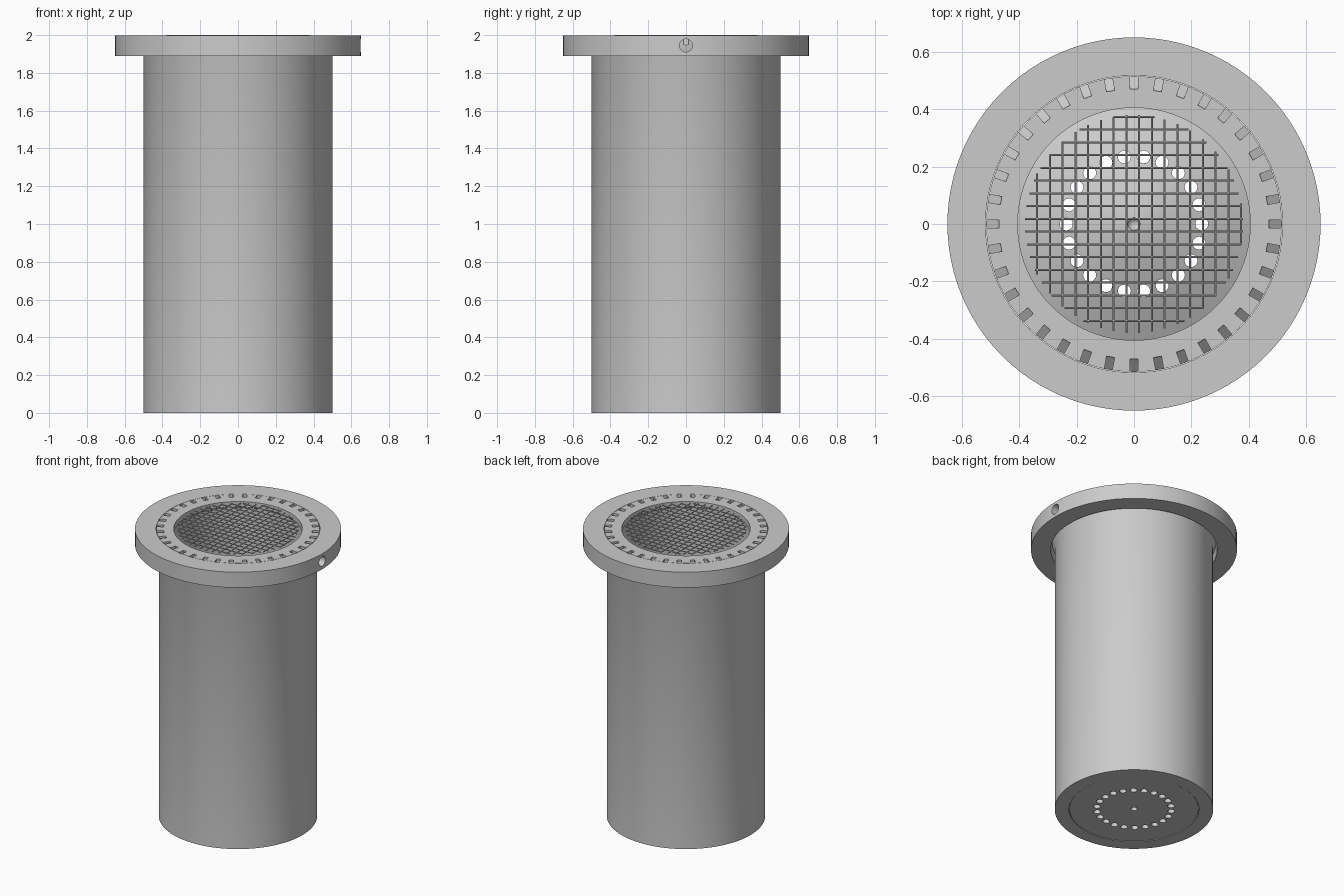
import bpy, bmesh
from math import cos, sin, pi, sqrt
from mathutils import Matrix, Vector

if "Cube" in bpy.data.objects:
    bpy.data.objects.remove(bpy.data.objects["Cube"], do_unlink=True)

grey = bpy.data.materials.new("plain_grey")
grey.use_nodes = True
colour = (0.6, 0.6, 0.6, 1)
grey.diffuse_color = colour
grey.node_tree.nodes["Principled BSDF"].inputs["Base Color"].default_value = colour


def make(name, bm):
    bmesh.ops.recalc_face_normals(bm, faces=bm.faces)
    mesh = bpy.data.meshes.new(name)
    bm.to_mesh(mesh)
    bm.free()
    mesh.materials.append(grey)
    obj = bpy.data.objects.new(name, mesh)
    bpy.context.collection.objects.link(obj)
    return obj


def activate(obj):
    bpy.ops.object.select_all(action='DESELECT')
    obj.select_set(True)
    bpy.context.view_layer.objects.active = obj


def lathe(name, profile, steps=96):
    """Revolve a closed (radius, height) loop around z."""
    bm = bmesh.new()
    rings = []
    for i in range(steps):
        a = 2 * pi * i / steps
        rings.append([bm.verts.new((r * cos(a), r * sin(a), z)) for r, z in profile])
    n = len(profile)
    for i in range(steps):
        p, q = rings[i], rings[(i + 1) % steps]
        for j in range(n):
            k = (j + 1) % n
            bm.faces.new((p[j], q[j], q[k], p[k]))
    bmesh.ops.remove_doubles(bm, verts=bm.verts, dist=1e-5)
    return make(name, bm)


def cut(obj, bm):
    """Subtract the given solid from an object."""
    cutter = make("cutter", bm)
    cutter.hide_render = True
    mod = obj.modifiers.new("cut", 'BOOLEAN')
    mod.operation = 'DIFFERENCE'
    mod.solver = 'EXACT'
    mod.object = cutter
    activate(obj)
    bpy.ops.object.modifier_apply(modifier=mod.name)
    bpy.data.objects.remove(cutter, do_unlink=True)


def rod(bm, start, end, radius, sides):
    a, b = Vector(start), Vector(end)
    turn = (b - a).to_track_quat('Z', 'Y').to_matrix().to_4x4()
    bmesh.ops.create_cone(bm, cap_ends=True, segments=sides, radius1=radius, radius2=radius,
                          depth=(b - a).length,
                          matrix=Matrix.Translation((a + b) / 2) @ turn)


# Main tube, slightly flared under the rim, with radial rim notches
tube = lathe("tube", [(0.41, 0), (0.5, 0), (0.5, 1.89), (0.515, 1.93), (0.515, 1.998),
                      (0.405, 1.998), (0.405, 1.96), (0.41, 1.955)])
bm = bmesh.new()
wedge = [(0.47, 2.03), (0.54, 2.03), (0.54, 1.925), (0.47, 1.985)]
for i in range(36):
    spin = Matrix.Rotation(2 * pi * i / 36, 4, 'Z')
    sides = [[bm.verts.new(spin @ Vector((r, w, z))) for r, z in wedge] for w in (-0.014, 0.014)]
    bm.faces.new(sides[0])
    bm.faces.new(sides[1])
    for j in range(4):
        k = (j + 1) % 4
        bm.faces.new((sides[0][j], sides[0][k], sides[1][k], sides[1][j]))
cut(tube, bm)

# Flange ring with a radial port on the left side
flange = lathe("flange", [(0.525, 1.89), (0.65, 1.89), (0.65, 1.998), (0.517, 1.998), (0.517, 1.95)])
bm = bmesh.new()
rod(bm, (0.45, 0, 1.945), (0.75, 0, 1.945), 0.034, 24)
cut(flange, bm)

# Floor plate with a raised conical top, a centre dimple and a ring of through holes
floor = lathe("floor_plate", [(0, 0.03), (0.02, 0.03), (0.02, 0.002), (0.407, 0.002), (0.407, 0.05),
                              (0.3, 0.1), (0.2, 0.14), (0.1, 0.17), (0.05, 0.182),
                              (0.022, 0.186), (0, 0.15)])
bm = bmesh.new()
for i in range(22):
    a = 2 * pi * i / 22
    x, y = 0.236 * cos(a), 0.236 * sin(a)
    rod(bm, (x, y, -0.1), (x, y, 0.4), 0.0225, 20)
cut(floor, bm)

# Round wire grate across the mouth
bm = bmesh.new()
reach = 0.38
for k in range(-9, 9):
    c = 0.018 + 0.0444 * k
    if abs(c) < reach:
        h = sqrt(reach ** 2 - c ** 2)
        rod(bm, (c, -h, 1.996), (c, h, 1.996), 0.0035, 8)
        rod(bm, (-h, c, 1.9965), (h, c, 1.9965), 0.0035, 8)
grate = make("wire_grate", bm)

for obj in (tube, flange, floor, grate):
    activate(obj)
    bpy.ops.object.shade_smooth_by_angle(angle=0.5)
